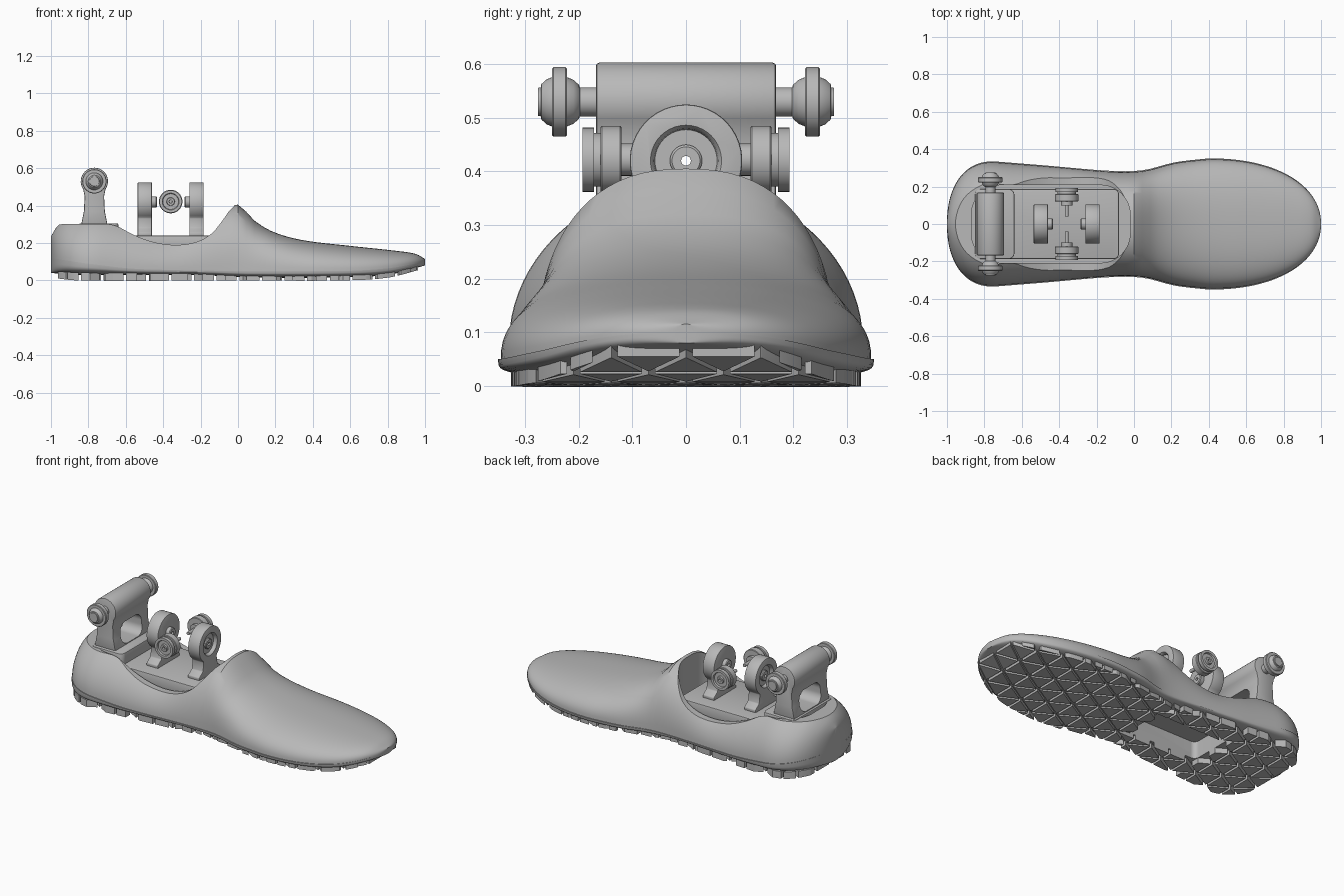
import bpy, bmesh, math
from mathutils import Vector

cube = bpy.data.objects.get("Cube")
if cube:
    bpy.data.objects.remove(cube)

grey = bpy.data.materials.new("plain_grey")
grey.use_nodes = True
COLOUR = (0.48, 0.48, 0.48, 1)
grey.diffuse_color = COLOUR
grey.node_tree.nodes["Principled BSDF"].inputs["Base Color"].default_value = COLOUR


def finish(name, bm):
    bmesh.ops.recalc_face_normals(bm, faces=bm.faces)
    mesh = bpy.data.meshes.new(name)
    bm.to_mesh(mesh)
    bm.free()
    mesh.materials.append(grey)
    obj = bpy.data.objects.new(name, mesh)
    bpy.context.collection.objects.link(obj)
    return obj


def apply(obj):
    bpy.context.view_layer.update()
    graph = bpy.context.evaluated_depsgraph_get()
    mesh = bpy.data.meshes.new_from_object(obj.evaluated_get(graph))
    obj.modifiers.clear()
    obj.data = mesh


def cut(obj, *cutters):
    for c in cutters:
        mod = obj.modifiers.new("cut", "BOOLEAN")
        mod.object, mod.operation, mod.solver = c, "DIFFERENCE", "EXACT"
        apply(obj)


def remove(*objs):
    for o in objs:
        bpy.data.objects.remove(o)


def bevel(obj, width):
    mod = obj.modifiers.new("bevel", "BEVEL")
    mod.width, mod.segments, mod.limit_method = width, 2, "ANGLE"
    apply(obj)


def place(axis, along, u, v):
    return {"x": (along, u, v), "y": (u, along, v), "z": (u, v, along)}[axis]


def skin(bm, rings):
    loops = [[bm.verts.new(p) for p in r] for r in rings]
    n = len(loops[0])
    for a, b in zip(loops, loops[1:]):
        for i in range(n):
            bm.faces.new((a[i], a[(i + 1) % n], b[(i + 1) % n], b[i]))
    bm.faces.new(loops[0])
    bm.faces.new(loops[-1])


def loft(name, rings):
    bm = bmesh.new()
    skin(bm, rings)
    return finish(name, bm)


def prism(name, axis, pts, a, b):
    return loft(name, [[place(axis, s, *p) for p in pts] for s in (a, b)])


def arc(cx, cy, r, start, end, n=12):
    angles = [math.radians(start + (end - start) * i / n) for i in range(n + 1)]
    return [(cx + r * math.cos(t), cy + r * math.sin(t)) for t in angles]


def rounded(x0, x1, y0, y1, r):
    return (arc(x1 - r, y1 - r, r, 0, 90) + arc(x0 + r, y1 - r, r, 90, 180)
            + arc(x0 + r, y0 + r, r, 180, 270) + arc(x1 - r, y0 + r, r, 270, 360))


def lathe(name, axis, centre, stations, n=40):
    """Turned part: stations are (distance along the axis, radius)."""
    return loft(name, [[place(axis, s, *p) for p in arc(*centre, r, 0, 360 - 360 / n, n - 1)]
                       for s, r in stations])


def keys(*pts):
    """Smooth curve through (x, value) points."""
    def slope(i):
        a, b = pts[max(i - 1, 0)], pts[min(i + 1, len(pts) - 1)]
        return (b[1] - a[1]) / (b[0] - a[0])

    def f(x):
        x = min(max(x, pts[0][0]), pts[-1][0])
        i = next(k for k in range(len(pts) - 1) if x <= pts[k + 1][0])
        (x0, v0), (x1, v1) = pts[i], pts[i + 1]
        d, t = x1 - x0, (x - x0) / (x1 - x0)
        return (v0 + t * d * slope(i) * (1 - t) ** 2 - (1 - t) * t * t * d * slope(i + 1)
                + (v1 - v0) * t * t * (3 - 2 * t))
    return f


# Foot shape along its length
waist = keys((-.75, .335), (-.5, .315), (-.12, .284), (.05, .288), (.22, .33), (.4, .351))
crown = keys((-1, .235), (-.97, .285), (-.9, .34), (-.75, .38), (-.55, .34), (-.35, .3), (-.15, .38),
             (-.02, .405), (.02, .398), (.05, .36), (.1, .31), (.2, .255), (.35, .215), (.6, .185),
             (.85, .158), (.95, .142), (1, .115))
square = keys((-.75, 1.03), (-.3, 1), (0, .84), (.4, .84), (1, .85))
seam = keys((-1, .12), (-.8, .09), (-.5, .06), (.5, .05), (.8, .065), (1, .1))
under = keys((-1, .04), (-.85, .03), (-.2, .028), (.05, .016), (.5, .016), (.8, .03), (1, .08))
ground = keys((-1, .015), (-.85, 0), (0, 0), (.55, 0), (.8, .015), (1, .065))


def width(x):
    if x > .4:
        return .351 * (1 - ((x - .4) / .6) ** 2.2) ** .47
    if x < -.75:
        return .335 * (1 - ((-.75 - x) / .25) ** 2.3) ** .45
    return waist(x)


STATIONS = [-.9995 * math.cos(math.pi * i / 72) for i in range(73)]


def power(v, p):
    return math.copysign(abs(v) ** p, v)


def half_ring(w, z, height, p, q, n):
    angles = [math.pi * i / n for i in range(n + 1)]
    return [(w * power(math.cos(t), p), z + height * power(math.sin(t), q)) for t in angles]


def upper_ring(x):
    e, z = square(x), seam(x)
    return [(x, *p) for p in half_ring(width(x) * .985, z, crown(x) - z, e, e, 40)]


def sole_ring(x):
    z = seam(x)
    return [(x, *p) for p in half_ring(width(x), z, under(x) - z, .5, .5, 28)]


upper = loft("shoe_upper", [upper_ring(x) for x in STATIONS])
sole = loft("sole", [sole_ring(x) for x in STATIONS])

# Ankle opening: swooping rim, inner cavity and pocket under the arch
POCKET = (-.54, -.07, -.14, .14)
rim = keys((-1, .3), (-.75, .302), (-.66, .295), (-.56, .245), (-.45, .205), (-.33, .19),
           (-.22, .207), (-.14, .252), (-.08, .325), (-.03, .4), (.01, .47))
xs = [-1.05 + 1.06 * i / 50 for i in range(51)]
swoop = prism("rim_cutter", "y", [(x, rim(x)) for x in xs] + [(.01, .8), (-1.05, .8)], -.6, .6)
cavity = prism("cavity_cutter", "z", rounded(-.87, -.02, -.208, .208, .16), .16, .8)
pocket = prism("pocket_cutter", "z", rounded(*POCKET, .03), -.1, .13)
cut(upper, swoop, cavity, pocket)
cut(sole, pocket)
remove(swoop, cavity, pocket)


def clip(poly, point, normal):
    """Keep the part of a flat polygon behind a line."""
    out = []
    for a, b in zip(poly, poly[1:] + poly[:1]):
        da, db = (a - point).dot(normal), (b - point).dot(normal)
        if da <= 0:
            out.append(a)
        if da * db < 0:
            out.append(a.lerp(b, da / (da - db)))
    return out


# Limits of the tread: outline of the sole and sides of the pocket
edge = [Vector((x, width(x) * .93)) for x in (.965 * s for s in STATIONS)]
borders = []
for a, b in zip(edge, edge[1:]):
    n = Vector((a.y - b.y, b.x - a.x)).normalized()
    borders += [(a, n), (Vector((a.x, -a.y)), Vector((n.x, -n.y)))]
walls = [(Vector((POCKET[0], 0)), Vector((1, 0))), (Vector((POCKET[1], 0)), Vector((-1, 0))),
         (Vector((0, POCKET[2])), Vector((0, 1))), (Vector((0, POCKET[3])), Vector((0, -1)))]

# Tread: rows of triangular pads with grooves between them
ROW, EDGE = .121, .14
bm = bmesh.new()
for i in range(-9, 9):
    for j in range(-7, 8):
        flip = 1 if (i + j) % 2 else -1
        base = Vector((ROW * (i + .5), EDGE * j / 2))
        tri = [base + Vector((-flip * ROW / 2, -EDGE / 2)), base + Vector((-flip * ROW / 2, EDGE / 2)),
               base + Vector((flip * ROW / 2, 0))]
        mid = sum(tri, Vector((0, 0))) / 3
        poly = [mid + (p - mid) * .83 for p in tri]
        outside = [w for w in walls if (mid - w[0]).dot(w[1]) < 0]
        if not outside or abs(mid.x) > 1 or abs(mid.y) > width(mid.x) + .03:
            continue
        limits = outside[:1] + [b for b in borders if (b[0] - mid).length < .14]
        for point, normal in limits:
            poly = clip(poly, point, normal)
        area = sum(a.cross(b) for a, b in zip(poly, poly[1:] + poly[:1])) / 2
        if abs(area) > .0004:
            skin(bm, [[(p.x, p.y, ground(p.x)) for p in poly],
                      [(p.x, p.y, under(p.x) + .012) for p in poly]])
finish("tread_pads", bm)

# Inner platform and heel block
platform = prism("platform", "z", rounded(-.85, -.08, -.187, .187, .03), .15, .24)
heel_block = prism("heel_block", "z", rounded(-.85, -.64, -.187, .187, .03), .2, .306)
bevel(platform, .006)
bevel(heel_block, .006)

# Rear bridge bracket with arched window
X, Z = -.768, .53
shape = arc(X, Z, .073, -35, 215, 24) + [
    (X - .052, .45), (X - .056, .37), (X - .07, .3), (X + .07, .3), (X + .056, .37), (X + .052, .45)]
bridge = prism("rear_bridge", "y", shape, -.168, .168)
bevel(bridge, .006)
window = prism("window_cutter", "x", rounded(-.1, .1, .31, .435, .05), -1, -.5)
cut(bridge, window)
remove(window)

# Ball ended axles and side rollers with pins pointing inward
ball = [(.15, .027), (.198, .027), (.2, .032), (.21, .041), (.222, .046), (.222, .062), (.225, .065),
        (.247, .065), (.25, .062), (.25, .046), (.26, .042), (.27, .033), (.271, .027), (.276, .026)]
roller = [(.04, .01), (.1, .01), (.1, .03), (.12, .03), (.12, .06), (.123, .063), (.157, .063), (.16, .06),
          (.16, .05), (.172, .05), (.172, .06), (.193, .06), (.193, .045), (.183, .042), (.183, .022),
          (.193, .02), (.193, .009), (.18, .008)]
for tag, s in (("back", 1), ("front", -1)):
    lathe(tag + "_axle", "y", (X, Z), [(s * a, r) for a, r in ball])
    lathe(tag + "_roller", "y", (-.36, .422), [(s * a, r) for a, r in roller])

# Pair of eye lugs with recessed faces, inner boss and through hole
foot = [(-.062, .33), (-.07, .28), (-.105, .255), (-.105, .235),
        (.105, .235), (.105, .255), (.07, .28), (.062, .33)]
for tag, x, s in (("toe", -.222, 1), ("heel", -.498, -1)):
    lug = prism(tag + "_lug", "x", arc(0, .42, .105, -52, 232, 36) + foot, x - .038, x + .038)
    bevel(lug, .004)
    recess = lathe("recess_cutter", "x", (0, .42),
                   [(x + s * .018, .058), (x + s * .03, .06), (x + s * .04, .068), (x + s * .06, .068)])
    hole = lathe("hole_cutter", "x", (0, .42), [(x - .2, .009), (x + .2, .009)])
    boss = lathe(tag + "_lug_boss", "x", (0, .42),
                 [(x - s * .064, .026), (x - s * .06, .03), (x + s * .026, .03), (x + s * .03, .026)])
    cut(lug, recess, hole)
    cut(boss, hole)
    remove(recess, hole)

# Smooth shading with sharp edges kept
bpy.ops.object.select_all(action="DESELECT")
for o in bpy.context.collection.objects:
    if o.type == "MESH":
        o.select_set(True)
        bpy.context.view_layer.objects.active = o
bpy.ops.object.shade_smooth_by_angle(angle=math.radians(32))
